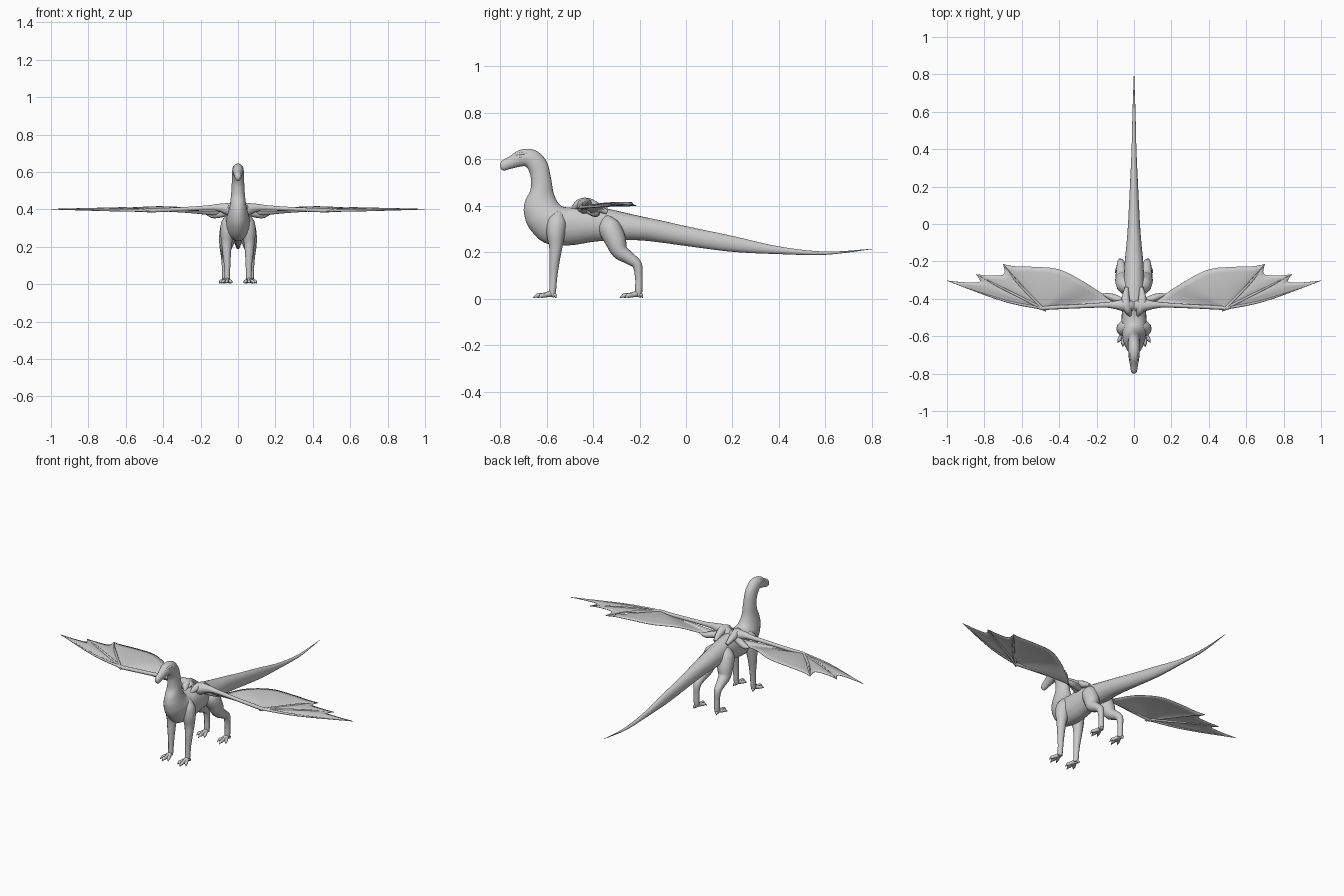
import bpy, math
from mathutils import Vector

if "Cube" in bpy.data.objects:
    bpy.data.objects.remove(bpy.data.objects["Cube"])


def smooth_path(pts, n):
    """Catmull-Rom resampling of tuples of any length."""
    out = []
    for i in range(len(pts) - 1):
        p0, p1, p2 = pts[max(i - 1, 0)], pts[i], pts[i + 1]
        p3 = pts[min(i + 2, len(pts) - 1)]
        for k in range(n):
            t = k / n
            out.append([0.5 * (2 * b + (c - a) * t + (2 * a - 5 * b + 4 * c - d) * t * t
                               + (3 * b - a - 3 * c + d) * t ** 3)
                        for a, b, c, d in zip(p0, p1, p2, p3)])
    return out + [list(pts[-1])]


def add_object(name, verts, faces, mirror=True):
    mesh = bpy.data.meshes.new(name)
    mesh.from_pydata(verts, [], faces)
    ob = bpy.data.objects.new(name, mesh)
    bpy.context.collection.objects.link(ob)
    for o in bpy.context.selected_objects:
        o.select_set(False)
    ob.select_set(True)
    bpy.context.view_layer.objects.active = ob
    bpy.ops.object.mode_set(mode='EDIT')
    bpy.ops.mesh.select_all(action='SELECT')
    bpy.ops.mesh.normals_make_consistent(inside=False)
    bpy.ops.object.mode_set(mode='OBJECT')
    bpy.ops.object.shade_smooth_by_angle(angle=math.radians(60))
    if mirror:
        ob.modifiers.new("Mirror", 'MIRROR').use_mirror_merge = False
    return ob


def loft(name, rings, mirror=True):
    n = len(rings[0])
    verts = [v for r in rings for v in r]
    faces = [(i * n + j, i * n + (j + 1) % n, (i + 1) * n + (j + 1) % n, (i + 1) * n + j)
             for i in range(len(rings) - 1) for j in range(n)]
    faces += [tuple(range(n)), tuple(range(len(verts) - n, len(verts)))]
    return add_object(name, verts, faces, mirror)


def tube(name, pts, sides=12, n=5):
    """Round limb through (x, y, z, radius) points, mirrored to both sides."""
    path = smooth_path(pts, n)
    rings = []
    for i, p in enumerate(path):
        a, b = path[max(i - 1, 0)], path[min(i + 1, len(path) - 1)]
        d = (Vector(b[:3]) - Vector(a[:3])).normalized()
        u = d.cross(Vector((1, 0, 0) if abs(d.x) < 0.8 else (0, 0, 1))).normalized()
        v = d.cross(u)
        r = max(p[3], 0.0008)
        rings.append([Vector(p[:3]) + r * (math.cos(t) * u + math.sin(t) * v)
                      for t in (2 * math.pi * k / sides for k in range(sides))])
    return loft(name, rings)


# Body from snout to tail tip: top y, top z, bottom y, bottom z, half width
body = [
    (-.800, .578, -.798, .562, .008),
    (-.790, .595, -.785, .551, .016),
    (-.760, .612, -.750, .560, .021),
    (-.718, .639, -.715, .568, .028),
    (-.670, .644, -.688, .568, .031),
    (-.630, .627, -.672, .540, .032),
    (-.597, .585, -.667, .510, .033),
    (-.580, .515, -.670, .465, .036),
    (-.568, .450, -.692, .420, .042),
    (-.540, .402, -.697, .370, .053),
    (-.500, .393, -.675, .305, .063),
    (-.460, .400, -.607, .240, .067),
    (-.410, .400, -.500, .230, .064),
    (-.340, .388, -.380, .247, .058),
    (-.200, .356, -.220, .252, .050),
    (-.100, .335, -.110, .242, .040),
    (.000, .312, .000, .227, .032),
    (.200, .270, .200, .202, .022),
    (.400, .225, .400, .192, .013),
    (.600, .203, .600, .189, .008),
    (.800, .215, .800, .213, .001),
]
rings = []
for yt, zt, yb, zb, w in smooth_path(body, 5):
    ring = []
    for k in range(24):
        t = 2 * math.pi * k / 24
        f = 0.5 + 0.5 * math.cos(t)
        ring.append((w * math.sin(t), yb + (yt - yb) * f, zb + (zt - zb) * f))
    rings.append(ring)
loft("body_head_and_tail", rings, mirror=False)

# Eyes and brow ridges
tube("eye", [(.020, -.722, .611, .002), (.022, -.715, .612, .007), (.022, -.705, .613, .007),
             (.021, -.698, .614, .002)], n=3)
tube("brow_ridge", [(.014, -.745, .612, .002), (.021, -.715, .622, .006),
                    (.022, -.685, .625, .006), (.020, -.655, .618, .002)], n=3)

# Front legs
tube("front_leg", [(.035, -.545, .370, .020), (.045, -.555, .330, .042), (.055, -.560, .280, .040),
                   (.060, -.560, .225, .029), (.060, -.565, .170, .023), (.058, -.570, .100, .017),
                   (.058, -.573, .045, .015), (.058, -.576, .015, .014)])

# Hind legs
tube("hind_leg", [(.030, -.345, .350, .020), (.042, -.330, .310, .048), (.055, -.305, .255, .046),
                  (.064, -.285, .205, .036), (.068, -.245, .175, .027), (.070, -.210, .145, .021),
                  (.070, -.203, .090, .016), (.070, -.203, .040, .016), (.070, -.205, .014, .014)])

# Toes with pointed claws
for label, fx, fy in (("front", .058, -.580), ("hind", .070, -.208)):
    for i, (dx, dy) in enumerate(((-.026, -.058), (.002, -.078), (.030, -.055), (.008, .022))):
        pts = [(fx + dx * s, fy + dy * s, z, r) for s, z, r in
               ((0, .022, .013), (.4, .016, .010), (.72, .014, .010), (.85, .011, .006),
                (1, .003, .001))]
        tube(f"{label}_toe_{i + 1}", pts, sides=8, n=3)

# Wing arm and fingers
wrist = (.490, -.450, .394)
tips = [(1.0, -.303, .400), (.845, -.268, .401), (.700, -.214, .400)]
tube("wing_arm", [(.010, -.440, .385, .030), (.050, -.435, .400, .034), (.100, -.433, .409, .022),
                  (.160, -.433, .408, .014), (.300, -.440, .401, .011), (.430, -.446, .395, .011),
                  wrist + (.010,), (.515, -.447, .394, .005)], sides=10)
bends = [(.70, -.408, .396), (.70, -.345, .404), (.62, -.315, .406)]
for i, (tip, bend) in enumerate(zip(tips, bends)):
    tube(f"wing_finger_{i + 1}", [wrist + (.008,), bend + (.006,), tip + (.001,)], sides=8, n=6)
tube("wing_thumb_claw", [(.495, -.450, .393, .007), (.482, -.460, .390, .005),
                         (.470, -.467, .386, .001)], sides=8, n=3)


# Wing membrane: fans from the wrist to scalloped trailing edges
def fan(name, edge, bend_a, bend_b, sag, n=6, rows=8):
    w = Vector(wrist)
    rim = smooth_path(edge, n)
    verts, faces = [], []
    for j, e in enumerate(rim):
        s = j / (len(rim) - 1)
        mid = Vector(bend_a).lerp(Vector(bend_b), s) if bend_b else None
        for i in range(rows + 1):
            t = i / rows
            p = w.lerp(Vector(e), t)
            if mid is not None:
                # pull the spokes onto the bent fingers
                p += (mid - w.lerp(Vector(e), .45)) * 4 * t * (1 - t) * (1 - 4 * s * (1 - s)) * .9
            p.z += sag * math.sin(math.pi * s) * math.sin(math.pi * t * .85)
            verts.append(p)
    m = rows + 1
    for j in range(len(rim) - 1):
        for i in range(rows):
            faces.append((j * m + i, j * m + i + 1, (j + 1) * m + i + 1, (j + 1) * m + i))
    ob = add_object(name, verts, faces)
    sol = ob.modifiers.new("Thickness", 'SOLIDIFY')
    sol.thickness, sol.offset = .003, 0


fan("outer_membrane", [tips[0], (.90, -.312, .401), (.825, -.308, .402), tips[1]],
    bends[0], bends[1], .006)
fan("middle_membrane", [tips[1], (.77, -.276, .402), (.695, -.268, .402), tips[2]],
    bends[1], bends[2], .008)
fan("inner_membrane", [tips[2], (.640, -.226, .403), (.540, -.229, .407), (.400, -.243, .410),
                       (.270, -.308, .402), (.165, -.375, .372), (.100, -.405, .366),
                       (.040, -.415, .390)], None, None, .010)

# Shoulder ridge and folded skin at the wing root
tube("wing_shoulder", [(.020, -.490, .385, .008), (.035, -.455, .408, .022),
                       (.045, -.410, .405, .024), (.040, -.340, .372, .010)], sides=10)
tube("wing_root_fold", [(.050, -.420, .385, .018), (.095, -.400, .375, .020),
                        (.135, -.385, .368, .016), (.170, -.375, .374, .003)], sides=10)
